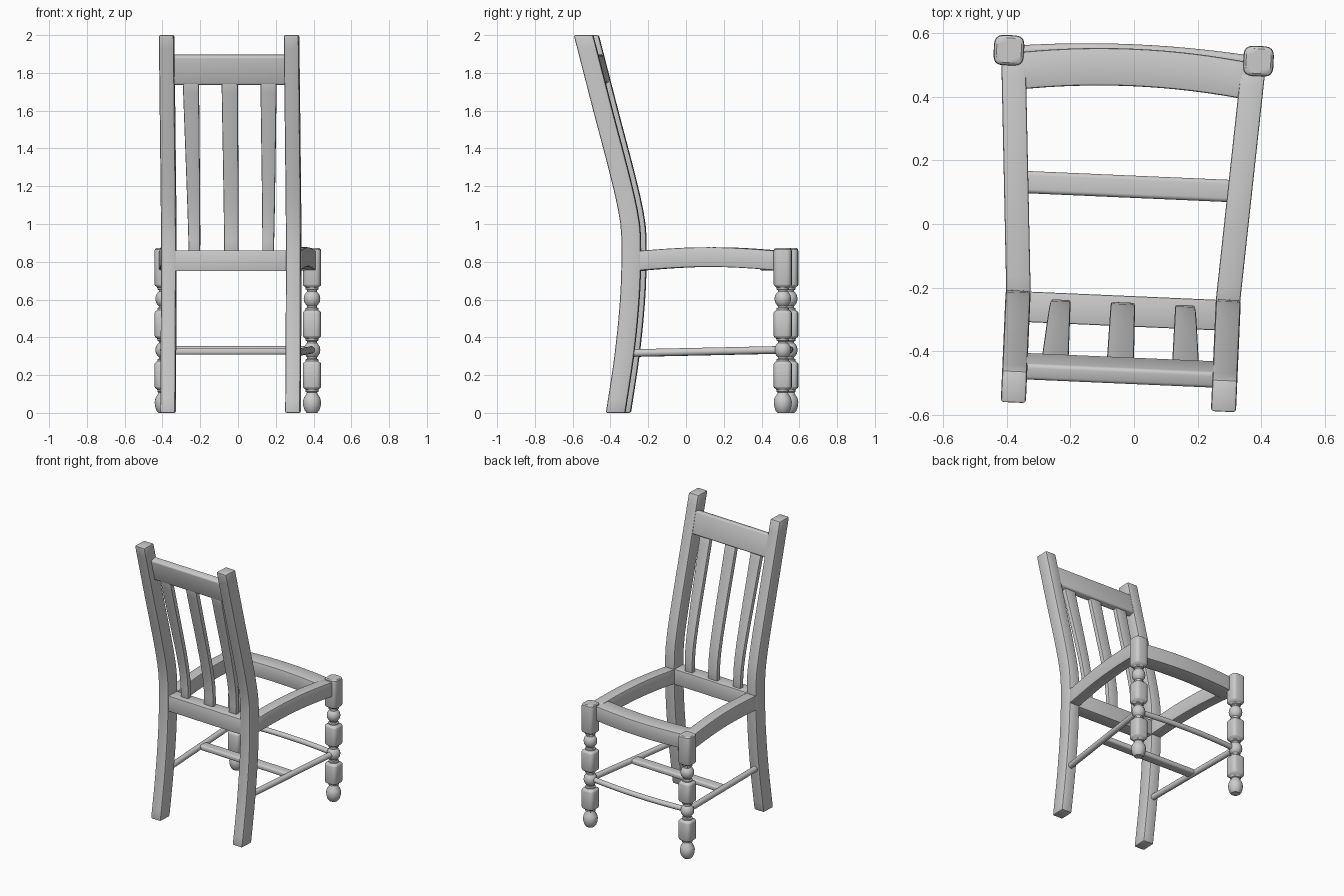
import bpy, bmesh, math
from mathutils import Matrix, Vector

if "Cube" in bpy.data.objects:
    bpy.data.objects.remove(bpy.data.objects["Cube"])

# The whole chair stands slightly turned about z and shifted in x
FRAME = Matrix.Rotation(math.radians(-2.5), 4, 'Z') @ Matrix.Translation((-0.024, 0, 0))


def loft(name, rings, bevel=0.0, segs=2, angle=35):
    """Skin a list of equal-length point rings, cap the ends, round hard edges."""
    bm = bmesh.new()
    rows = [[bm.verts.new(p) for p in ring] for ring in rings]
    n = len(rows[0])
    for a, b in zip(rows, rows[1:]):
        for i in range(n):
            j = (i + 1) % n
            bm.faces.new((a[i], a[j], b[j], b[i]))
    bm.faces.new(rows[0])
    bm.faces.new(rows[-1])
    bmesh.ops.recalc_face_normals(bm, faces=bm.faces)
    if bevel:
        hard = [e for e in bm.edges if e.calc_face_angle(0) > math.radians(50)]
        bmesh.ops.bevel(bm, geom=hard, offset=bevel, segments=segs, profile=0.5, affect='EDGES')
    mesh = bpy.data.meshes.new(name)
    bm.to_mesh(mesh)
    bm.free()
    ob = bpy.data.objects.new(name, mesh)
    bpy.context.collection.objects.link(ob)
    ob.matrix_world = FRAME
    bpy.ops.object.select_all(action='DESELECT')
    ob.select_set(True)
    bpy.context.view_layer.objects.active = ob
    bpy.ops.object.shade_smooth_by_angle(angle=math.radians(angle))
    return ob


def rect(c, u, v, w, h):
    """Rectangle ring around c, w wide along u and h along v."""
    c, u, v = Vector(c), Vector(u) * w / 2, Vector(v) * h / 2
    return [c - u - v, c + u - v, c + u + v, c - u + v]


X, Y, Z = (1, 0, 0), (0, 1, 0), (0, 0, 1)

# Curve of the rear edge of the back posts: z, y
POST = [(0, -.410), (.3, -.365), (.6, -.335), (.85, -.327), (1.0, -.333),
        (1.2, -.373), (1.6, -.477), (2.0, -.580)]


def slope(i):
    a, b = POST[max(i - 1, 0)], POST[min(i + 1, len(POST) - 1)]
    return (b[1] - a[1]) / (b[0] - a[0])


def back_y(z):
    i = max(k for k in range(len(POST) - 1) if POST[k][0] <= z)
    (z0, y0), (z1, y1) = POST[i], POST[i + 1]
    d = z1 - z0
    t = (z - z0) / d
    return ((2*t**3 - 3*t**2 + 1) * y0 + (t**3 - 2*t**2 + t) * d * slope(i)
            + (3*t**2 - 2*t**3) * y1 + (t**3 - t**2) * d * slope(i + 1))


# Turned front leg profile: z, radius, squareness (2 = round)
LEG = [(0, .028, 2), (.012, .038, 2), (.035, .046, 2), (.058, .048, 2), (.08, .043, 2),
       (.1, .03, 2), (.108, .027, 2), (.112, .034, 2), (.12, .034, 2)]


def block(z0, z1):
    return [(z0, .036, 2.5), (z0 + .008, .046, 3.5), (z0 + .014, .048, 3.8),
            (z1 - .014, .048, 3.8), (z1 - .008, .046, 3.5), (z1, .036, 2.5)]


def bead(z):
    neck = [(-.058, .034), (-.05, .034), (-.046, .026), (-.038, .026)]
    ball = [(-.032, .032), (-.018, .041), (0, .044)]
    half = neck + ball
    full = half + [(-a, r) for a, r in half[-2::-1]]
    return [(z + a, r, 2) for a, r in full]


LEG += block(.125, .272) + bead(.333) + block(.395, .543) + bead(.604)
LEG += [(.666, .036, 2.5), (.674, .046, 3.5), (.68, .048, 3.8), (.855, .048, 3.8),
        (.866, .046, 3.8), (.872, .039, 3.6)]


def super_ring(cx, cy, z, r, n, sides=32):
    pts = []
    for k in range(sides):
        a = 2 * math.pi * k / sides
        c, s = math.cos(a), math.sin(a)
        pts.append((cx + r * math.copysign(abs(c) ** (2 / n), c),
                    cy + r * math.copysign(abs(s) ** (2 / n), s), z))
    return pts


def rod(name, path, r):
    """Round bar along a mostly horizontal path."""
    rings = []
    for i, p in enumerate(path):
        d = (Vector(path[min(i + 1, len(path) - 1)]) - Vector(path[max(i - 1, 0)])).normalized()
        u = d.cross(Vector(Z)).normalized()
        v = u.cross(d)
        rings.append([Vector(p) + r * (math.cos(a) * u + math.sin(a) * v)
                      for a in (2 * math.pi * k / 16 for k in range(16))])
    loft(name, rings)


for side, s in (("right", 1), ("left", -1)):
    # Curved back post
    loft(f"back_post_{side}", [rect((s * .331, back_y(z) + .051, z), X, Y, .079, .102)
                               for z in (2.0 * k / 28 for k in range(29))], .009)
    # Turned front leg
    loft(f"front_leg_{side}", [super_ring(s * .393, .529, *p) for p in LEG])
    # Arched side seat rail
    rail = []
    for k in range(13):
        t = k / 12
        rail.append(rect((s * (.329 + .049 * t), -.245 + .755 * t,
                          .805 + .02 * math.sin(math.pi * t)), X, Z, .077, .104))
    loft(f"side_rail_{side}", rail, .006)
    # Side stretcher
    rod(f"side_stretcher_{side}", [(s * .331, -.31, .316), (s * .393, .529, .334)], .02)

# Rear seat rail, flush with the posts
loft("rear_rail", [rect((x, -.275, .805), Y, Z, .096, .11) for x in (-.32, .32)], .005)

# Bowed front seat rail
steps = [-.37 + .74 * k / 16 for k in range(17)]
loft("front_rail", [rect((x, .492 - .028 * (x / .37) ** 2, .807), Y, Z, .118, .104)
                    for x in steps], .007)

# Bowed front stretcher and flat cross stretcher
rod("front_stretcher", [(x, .547 - .02 * (x / .37) ** 2, .335) for x in steps], .018)
loft("cross_stretcher", [rect((x, .117, .326), Y, Z, .07, .036) for x in (-.355, .355)],
     .013, 4)

# Crest rail, tilted with the posts
tilt = Vector((0, -.25, 1)).normalized()
loft("crest_rail", [rect((x, -.462, 1.817), tilt.cross(Vector(X)), tilt, .052, .158)
                    for x in (-.32, .32)], .012, 3)

# Three back slats widening towards the top
for name, x0, x1, w0, w1 in (("left", -.195, -.206, .06, .086), ("middle", 0, 0, .075, .086),
                             ("right", .195, .206, .06, .086)):
    rings = []
    for k in range(13):
        t = k / 12
        z = .84 + .93 * t
        rings.append(rect((x0 + (x1 - x0) * t, back_y(z) + .062, z), X, Y,
                          w0 + (w1 - w0) * t, .034))
    loft(f"back_slat_{name}", rings, .007)
